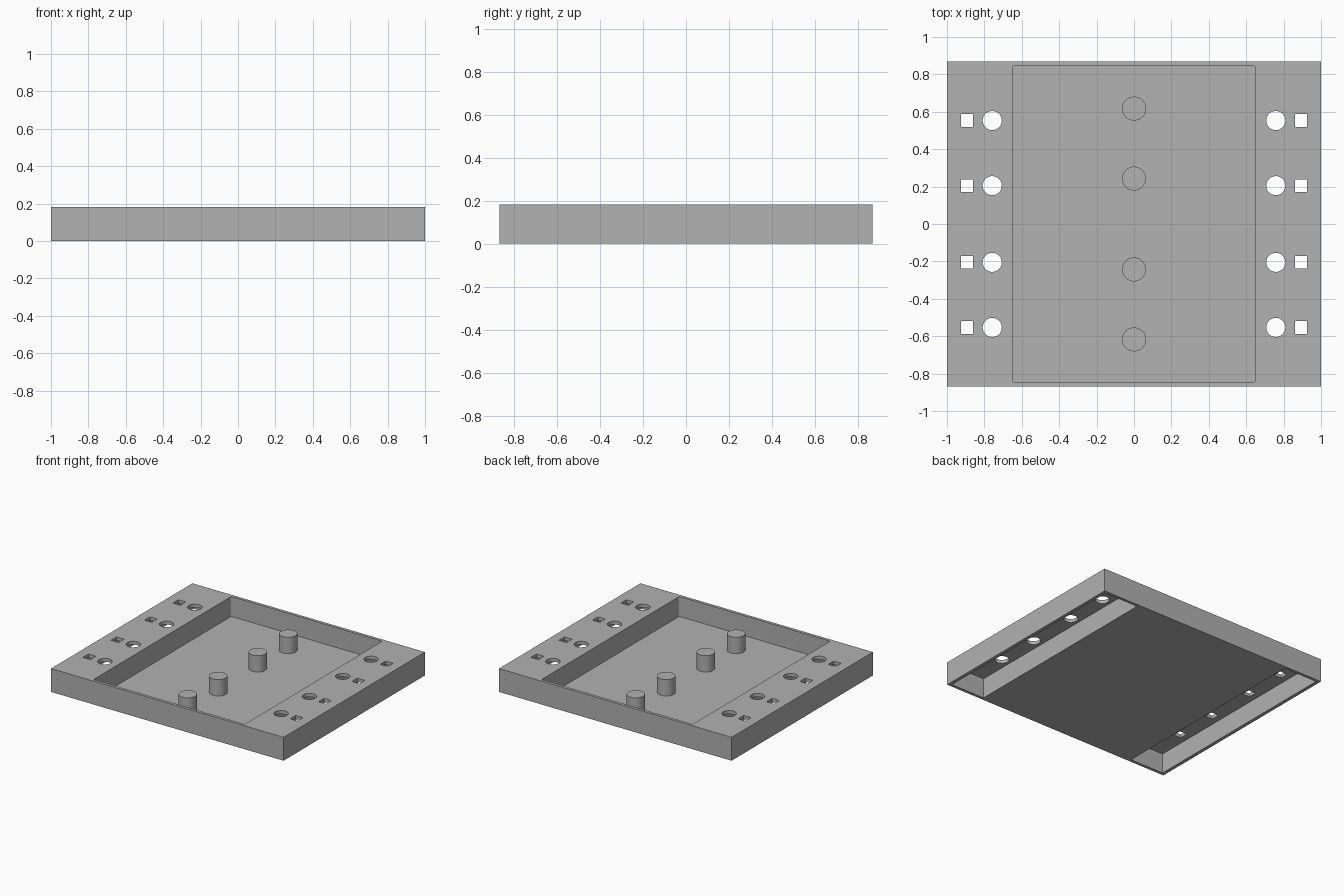
import bpy, bmesh
from mathutils import Matrix

cube = bpy.data.objects.get("Cube")
if cube:
    bpy.data.objects.remove(cube, do_unlink=True)

W, D, H = 2.0, 1.736, 0.182      # outer size
FLOOR, ROOF = 0.027, 0.155       # pocket floor, channel ceiling
POCKET_X, INNER_Y = 0.65, 0.845
CHANNEL_IN, CHANNEL_OUT = 0.683, 0.973
HOLE_ROWS = (-0.553, -0.205, 0.205, 0.553)
PEG_ROWS = (-0.617, -0.243, 0.243, 0.617)

grey = bpy.data.materials.new("plain_grey")
grey.use_nodes = True
colour = (0.445, 0.445, 0.445, 1)
grey.diffuse_color = colour
grey.node_tree.nodes["Principled BSDF"].inputs["Base Color"].default_value = colour


def finish(name, bm):
    mesh = bpy.data.meshes.new(name)
    bm.to_mesh(mesh)
    bm.free()
    mesh.materials.append(grey)
    ob = bpy.data.objects.new(name, mesh)
    bpy.context.collection.objects.link(ob)
    return ob


def box(name, x0, x1, y0, y1, z0, z1, corner=0):
    bm = bmesh.new()
    bmesh.ops.create_cube(bm, size=1)
    for v in bm.verts:
        v.co.x = x1 if v.co.x > 0 else x0
        v.co.y = y1 if v.co.y > 0 else y0
        v.co.z = z1 if v.co.z > 0 else z0
    if corner:
        upright = [e for e in bm.edges
                   if abs(e.verts[0].co.z - e.verts[1].co.z) > 0.01]
        bmesh.ops.bevel(bm, geom=upright, offset=corner, segments=4,
                        profile=0.5, affect='EDGES')
    return finish(name, bm)


def cylinder(name, x, y, radius, z0, z1):
    bm = bmesh.new()
    bmesh.ops.create_cone(bm, cap_ends=True, segments=48, radius1=radius,
                          radius2=radius, depth=z1 - z0,
                          matrix=Matrix.Translation((x, y, (z0 + z1) / 2)))
    return finish(name, bm)


def cut(target, cutter):
    mod = target.modifiers.new("cut", 'BOOLEAN')
    mod.operation, mod.solver, mod.object = 'DIFFERENCE', 'EXACT', cutter
    bpy.context.view_layer.objects.active = target
    bpy.ops.object.modifier_apply(modifier=mod.name)
    bpy.data.objects.remove(cutter, do_unlink=True)


def smooth(ob):
    bpy.ops.object.select_all(action='DESELECT')
    ob.select_set(True)
    bpy.context.view_layer.objects.active = ob
    bpy.ops.object.shade_smooth_by_angle()


# Tray body with the open central pocket
tray = box("tray", -W / 2, W / 2, -D / 2, D / 2, 0, H)
cut(tray, box("pocket_cutter", -POCKET_X, POCKET_X, -INNER_Y, INNER_Y,
              FLOOR, H + 0.1, corner=0.01))

# Side channels, open underneath, with round and square holes through the roof
for side in (-1, 1):
    x0, x1 = sorted((side * CHANNEL_IN, side * CHANNEL_OUT))
    cut(tray, box("channel_cutter", x0, x1, -INNER_Y, INNER_Y, -0.1, ROOF))
    for y in HOLE_ROWS:
        cut(tray, cylinder("round_cutter", side * 0.758, y, 0.051, 0.1, H + 0.1))
        x = side * 0.892
        cut(tray, box("square_cutter", x - 0.032, x + 0.032,
                      y - 0.034, y + 0.034, 0.1, H + 0.1))
smooth(tray)

# Row of pegs on the pocket floor
for i, y in enumerate(PEG_ROWS, 1):
    smooth(cylinder(f"peg_{i}", 0, y, 0.064, FLOOR - 0.005, ROOF))
